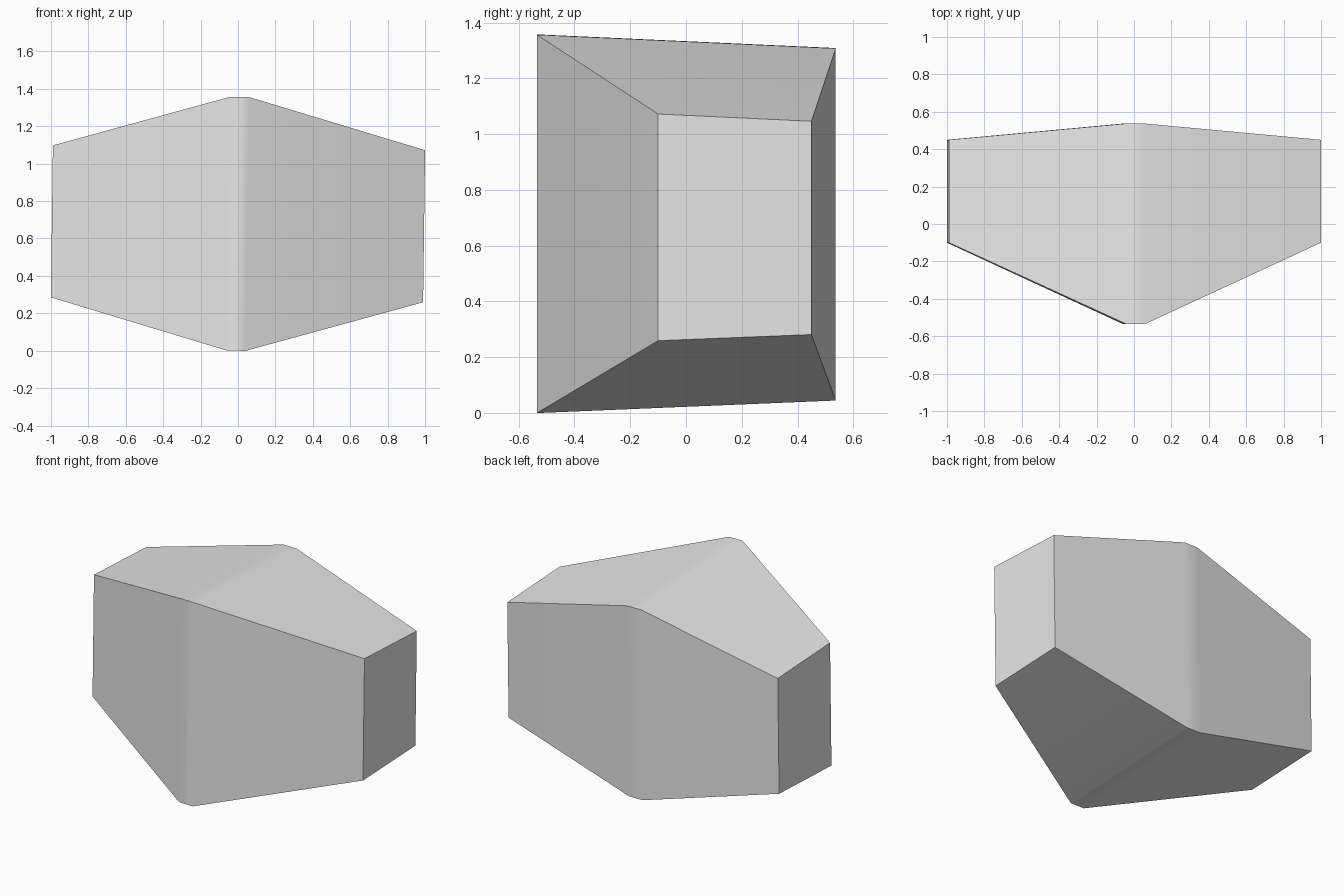
import bpy
import bmesh
from math import radians
from mathutils import Matrix

cube = bpy.data.objects.get("Cube")
if cube:
    bpy.data.objects.remove(cube, do_unlink=True)

# Material
grey = bpy.data.materials.new("light_grey")
grey.use_nodes = True
colour = (0.8, 0.8, 0.8, 1)
grey.diffuse_color = colour
grey.node_tree.nodes["Principled BSDF"].inputs["Base Color"].default_value = colour

# Cross-sections (y, z), relative to mid height
MID_Z = 0.679
middle = [(-0.535, -0.679), (0.537, -0.634), (0.537, 0.629), (-0.535, 0.678)]
end = [(-0.1, -0.407), (0.45, -0.385), (0.45, 0.38), (-0.1, 0.406)]
stations = [(-0.995, end), (-0.05, middle), (0.05, middle), (0.995, end)]

# Block lofted along x through the stations
bm = bmesh.new()
rings = [[bm.verts.new((x, y, z)) for y, z in section] for x, section in stations]
for a, b in zip(rings, rings[1:]):
    for i in range(4):
        j = (i + 1) % 4
        bm.faces.new((a[i], a[j], b[j], b[i]))
bm.faces.new(rings[0])
bm.faces.new(rings[-1])
bmesh.ops.recalc_face_normals(bm, faces=bm.faces)

# Slight roll, then lift onto the ground
roll = Matrix.Translation((0, 0, MID_Z)) @ Matrix.Rotation(radians(0.75), 4, "Y")
bmesh.ops.transform(bm, matrix=roll, verts=bm.verts)

mesh = bpy.data.meshes.new("faceted_block")
bm.to_mesh(mesh)
bm.free()
mesh.materials.append(grey)
block = bpy.data.objects.new("faceted_block", mesh)
bpy.context.collection.objects.link(block)

# Soft central ridge, sharp outer edges
bpy.ops.object.select_all(action="DESELECT")
block.select_set(True)
bpy.context.view_layer.objects.active = block
bpy.ops.object.shade_smooth_by_angle(angle=radians(30))
weighted = block.modifiers.new("weighted_normals", "WEIGHTED_NORMAL")
weighted.keep_sharp = True
